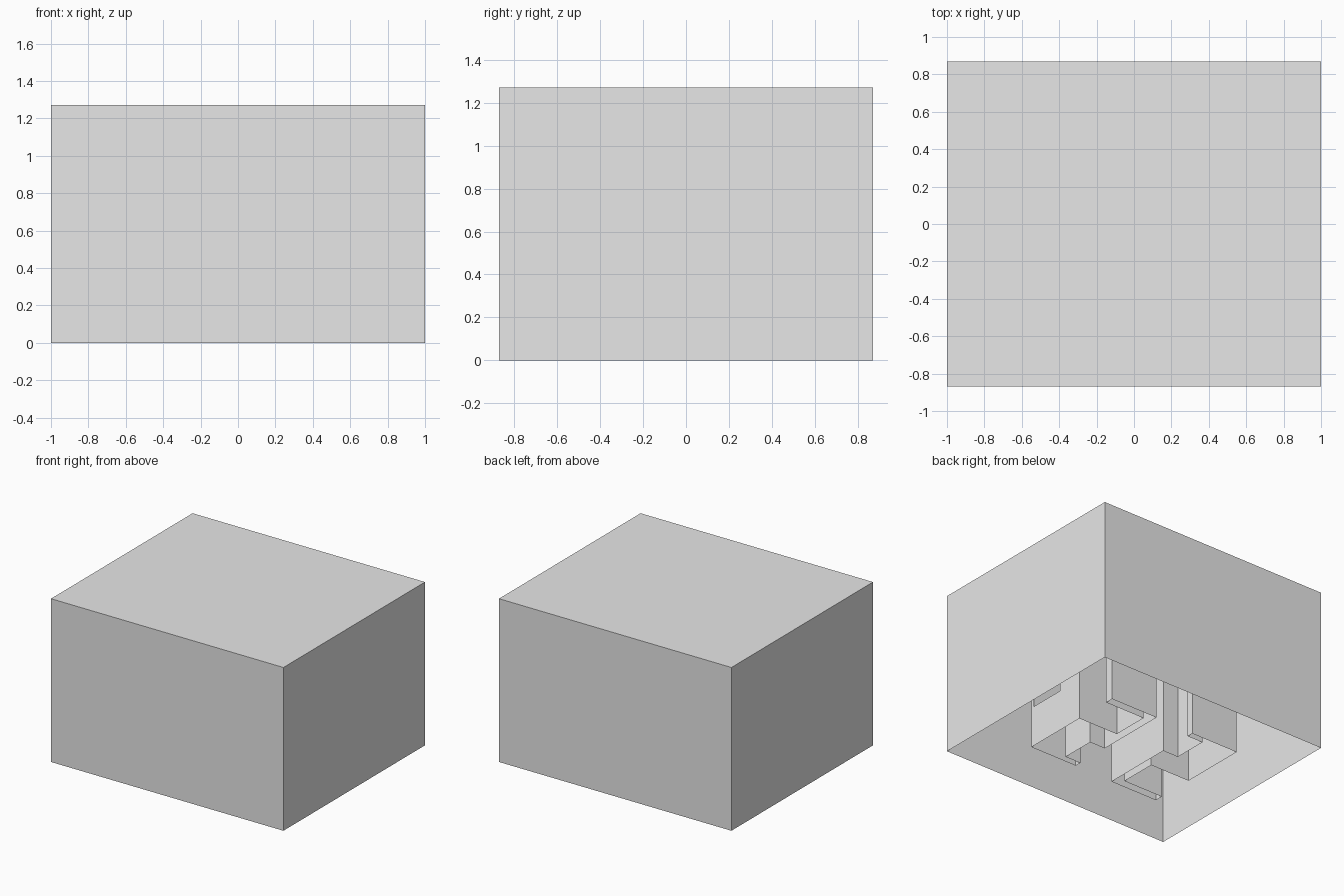
import bpy
import bmesh

cube = bpy.data.objects.get("Cube")
if cube:
    bpy.data.objects.remove(cube, do_unlink=True)

HALF_X, HALF_Y, HEIGHT = 1.0, 0.87, 1.27

# One plain grey for everything
grey = bpy.data.materials.new("light_grey")
grey.use_nodes = True
grey.diffuse_color = (0.8, 0.8, 0.8, 1)
grey.node_tree.nodes["Principled BSDF"].inputs["Base Color"].default_value = (0.8, 0.8, 0.8, 1)


def finish(bm, name):
    bmesh.ops.remove_doubles(bm, verts=bm.verts, dist=0.0001)
    mesh = bpy.data.meshes.new(name)
    bm.to_mesh(mesh)
    bm.free()
    mesh.materials.append(grey)
    obj = bpy.data.objects.new(name, mesh)
    bpy.context.collection.objects.link(obj)
    return obj


def panel(bm, p, q, low, high):
    """Upright flat panel between two plan points."""
    corners = [(*p, low), (*q, low), (*q, high), (*p, high)]
    bm.faces.new([bm.verts.new(c) for c in corners])


def slotted_panel(bm, p, q, start, end, low, high):
    """Upright panel with a rectangular slot, start and end as fractions of its length."""
    a, b = [tuple(u + (v - u) * t for u, v in zip(p, q)) for t in (start, end)]
    panel(bm, p, a, 0, HEIGHT)
    panel(bm, a, b, 0, low)
    panel(bm, a, b, high, HEIGHT)
    panel(bm, b, q, 0, HEIGHT)


# Outer shell: thin walls and roof, open underneath
bm = bmesh.new()
plan = [(-HALF_X, -HALF_Y), (HALF_X, -HALF_Y), (HALF_X, HALF_Y), (-HALF_X, HALF_Y)]
for i, p in enumerate(plan):
    panel(bm, p, plan[(i + 1) % 4], 0, HEIGHT)
bm.faces.new([bm.verts.new((*p, HEIGHT)) for p in plan])
finish(bm, "outer_shell")

# Inner partitions: stepped wall outline, repeated by a half turn
outline = [(0.58, -0.44), (0.58, 0.09), (0.235, 0.09), (0.235, 0.385),
           (0.58, 0.385), (0.58, 0.45), (0.17, 0.45), (0.17, -0.12),
           (0.305, -0.12), (0.305, -0.39), (0.17, -0.39), (0.17, -0.44)]
for turn, side in ((1, "left"), (-1, "right")):
    bm = bmesh.new()
    pts = [(turn * x, turn * y) for x, y in outline]
    slotted_panel(bm, pts[0], pts[1], 0.05, 0.6, 0.32, 0.45)
    for p, q in zip(pts[1:], pts[2:] + pts[:1]):
        panel(bm, p, q, 0, HEIGHT)
    finish(bm, side + "_inner_wall")
